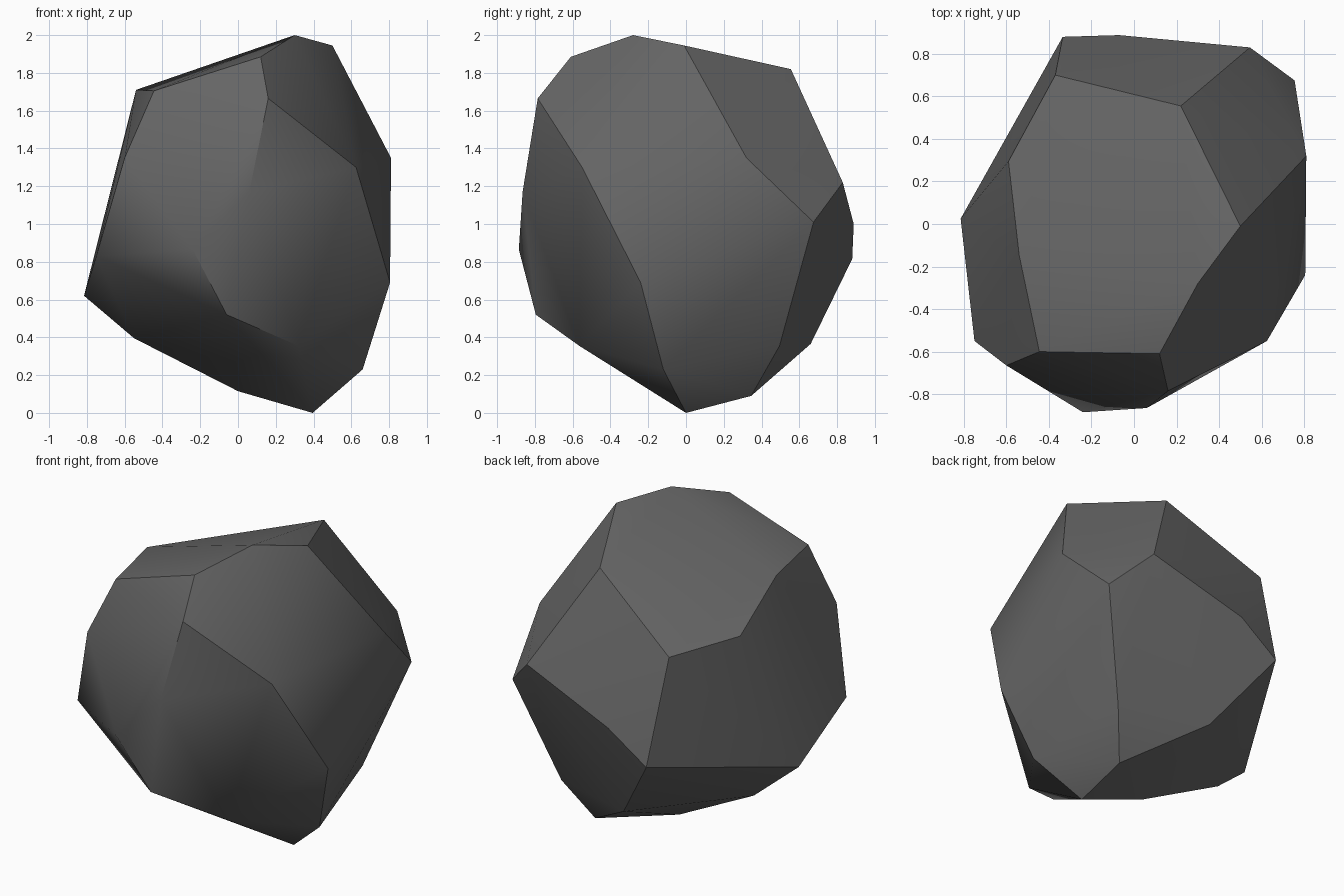
import bpy, bmesh, math

if "Cube" in bpy.data.objects:
    bpy.data.objects.remove(bpy.data.objects["Cube"])

# Corner points of the boulder, grouped by region; the convex hull makes the facets
crown = [(.30, -.28, 2.0), (.50, -.01, 1.945), (.12, -.61, 1.885), (.22, .555, 1.82),
         (-.445, -.60, 1.705), (-.54, -.145, 1.71), (-.59, .295, 1.50), (-.37, .70, 1.46)]
front = [(.16, -.785, 1.665), (.06, -.865, 1.17), (-.24, -.885, .865),
         (-.06, -.795, .52), (-.60, -.665, 1.35), (-.75, -.55, .83)]
right = [(.625, -.55, 1.30), (.81, .32, 1.35), (.805, -.24, .69), (.755, .675, 1.01)]
back_left = [(.545, .83, 1.22), (-.07, .888, 1.0), (-.335, .88, .815), (-.815, .025, .62)]
base = [(.32, -.565, .355), (.66, -.12, .23), (.395, 0, 0), (0, .07, .115), (-.55, .10, .395),
        (.40, .345, .09), (-.02, .66, .365), (.535, .495, .355)]

# Boulder: hull of the corners, near-flat triangles merged into facets
bm = bmesh.new()
for p in crown + front + right + back_left + base:
    bm.verts.new(p)
bmesh.ops.convex_hull(bm, input=bm.verts[:])
bmesh.ops.dissolve_limit(bm, angle_limit=math.radians(1.5), verts=bm.verts[:], edges=bm.edges[:])
bmesh.ops.recalc_face_normals(bm, faces=bm.faces[:])
mesh = bpy.data.meshes.new("boulder")
bm.to_mesh(mesh)
bm.free()
boulder = bpy.data.objects.new("boulder", mesh)
bpy.context.collection.objects.link(boulder)

# Dark grey stone
stone = bpy.data.materials.new("dark grey stone")
stone.diffuse_color = (.13, .13, .13, 1)
stone.use_nodes = True
stone.node_tree.nodes["Principled BSDF"].inputs["Base Color"].default_value = stone.diffuse_color
mesh.materials.append(stone)

# Soft shading inside facets, crisp edges between them
bpy.context.view_layer.objects.active = boulder
boulder.select_set(True)
bpy.ops.object.shade_smooth_by_angle(angle=math.radians(30))
